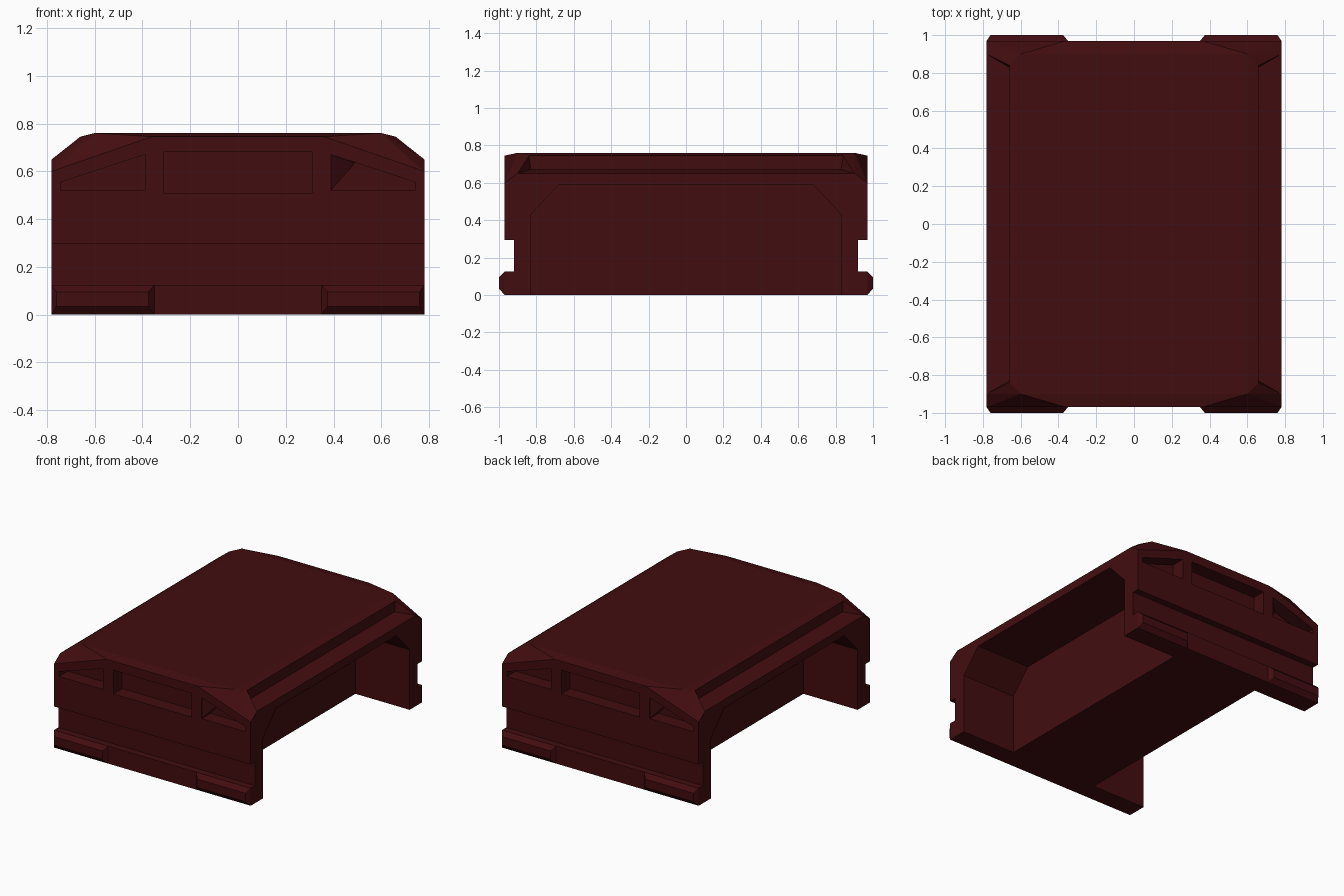
import bpy, bmesh
from mathutils import Vector

cube = bpy.data.objects.get("Cube")
if cube:
    bpy.data.objects.remove(cube, do_unlink=True)

paint = bpy.data.materials.new("dark_red")
paint.use_nodes = True
colour = (0.055, 0.004, 0.005, 1)
paint.diffuse_color = colour
paint.node_tree.nodes["Principled BSDF"].inputs["Base Color"].default_value = colour


def hull(name, points):
    """Convex solid around a set of points."""
    bm = bmesh.new()
    for p in points:
        bm.verts.new(p)
    res = bmesh.ops.convex_hull(bm, input=bm.verts)
    junk = [g for g in set(res["geom_interior"] + res["geom_unused"])
            if isinstance(g, bmesh.types.BMVert)]
    bmesh.ops.delete(bm, geom=junk, context="VERTS")
    bmesh.ops.dissolve_limit(bm, angle_limit=0.01, verts=bm.verts, edges=bm.edges)
    bmesh.ops.recalc_face_normals(bm, faces=bm.faces)
    mesh = bpy.data.meshes.new(name)
    bm.to_mesh(mesh)
    bm.free()
    mesh.materials.append(paint)
    obj = bpy.data.objects.new(name, mesh)
    bpy.context.scene.collection.objects.link(obj)
    return obj


def box(x0, x1, y0, y1, z0, z1):
    return [(x, y, z) for x in (x0, x1) for y in (y0, y1) for z in (z0, z1)]


def prism_y(outline, y0, y1):
    return [(x, y, z) for x, z in outline for y in (y0, y1)]


def cut(name, points):
    """Subtract a convex shape from the body."""
    tool = hull(name, points)
    tool.hide_render = True
    mod = body.modifiers.new(name, "BOOLEAN")
    mod.operation = "DIFFERENCE"
    mod.solver = "EXACT"
    mod.object = tool
    cutters.append(tool)


# Body shell with bevelled roof corners
corner = [(.78, .97, 0), (.78, .97, .60), (.78, .90, .65),
          (.36, .97, .745), (.60, .90, .76), (.66, .84, .745)]
body = hull("body", [(x * sx, y * sy, z) for x, y, z in corner
                     for sx in (-1, 1) for sy in (-1, 1)])
cutters = []

arch = [(-.83, -.1), (.83, -.1), (.83, .43), (.68, .59), (-.68, .59), (-.83, .43)]
ledge = [(.78, .90, .65), (.66, .83, .67), (.66, .84, .745),
         (.9, .97, .63), (.9, .90, .80)]
side_window = [(.39, .52), (.74, .52), (.74, .555), (.39, .67)]

for s in (-1, 1):
    # Side openings and roof ledges
    cut("side_opening", [(s * x, y, z) for y, z in arch for x in (.35, 1)])
    cut("roof_ledge", [(s * x, y * e, z) for x, y, z in ledge for e in (-1, 1)])
    # End grooves and window recesses
    cut("end_groove", box(-1, 1, s * .92, s * 1.1, .125, .295))
    cut("middle_window", box(-.31, .31, s * .87, s * 1.1, .51, .68))
    for e in (-1, 1):
        cut("side_window", prism_y([(e * x, z) for x, z in side_window],
                                   s * .87, s * 1.1))

# Bake the cuts and drop the cutters
deps = bpy.context.evaluated_depsgraph_get()
baked = bpy.data.meshes.new_from_object(body.evaluated_get(deps))
body.modifiers.clear()
body.data = baked
for tool in cutters:
    bpy.data.objects.remove(tool, do_unlink=True)

for s in (-1, 1):
    # Slanted window gusset, one per end
    hull("window_gusset", [(-s * x, s * y, z) for x, y, z in
                           [(.39, .965, .668), (.39, .965, .52),
                            (.39, .87, .52), (.39, .87, .668), (.49, .87, .636)]])
    # Bevelled bumper pads
    for e in (-1, 1):
        hull("bumper_pad", [(e * x, s * y, z) for x, y, z in
                            box(.35, .78, .96, .97, 0, .125)
                            + box(.375, .76, 1.0, 1.0, .035, .095)[:2]
                            + box(.375, .76, 1.0, 1.0, .035, .095)[4:6]])
